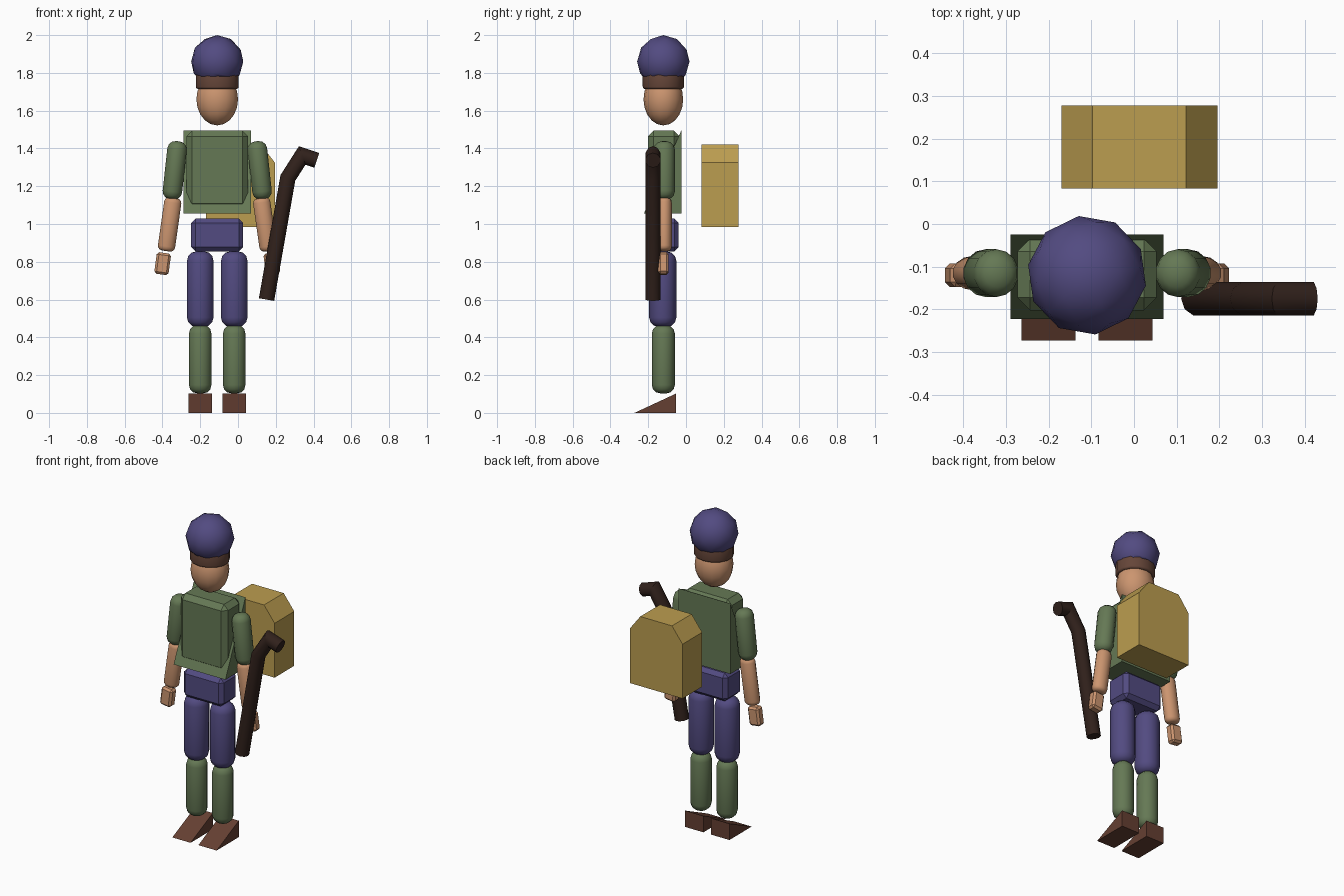
import bpy, bmesh, math
from mathutils import Vector, Matrix

if "Cube" in bpy.data.objects:
    bpy.data.objects.remove(bpy.data.objects["Cube"])

CX, CY = -0.11, -0.12   # body centre line


def mat(name, r, g, b):
    m = bpy.data.materials.new(name)
    m.diffuse_color = (r, g, b, 1)
    m.use_nodes = True
    m.node_tree.nodes["Principled BSDF"].inputs["Base Color"].default_value = m.diffuse_color
    return m


PURPLE = mat("purple", 0.085, 0.07, 0.22)
GREEN = mat("green", 0.13, 0.19, 0.09)
SKIN = mat("skin", 0.60, 0.30, 0.16)
HAIR = mat("hair", 0.13, 0.06, 0.04)
SHOE = mat("shoe", 0.13, 0.05, 0.032)
TAN = mat("tan", 0.50, 0.34, 0.08)
WOOD = mat("wood", 0.03, 0.015, 0.011)


def finish(name, bm, m, smooth=None):
    bmesh.ops.recalc_face_normals(bm, faces=bm.faces)
    me = bpy.data.meshes.new(name)
    bm.to_mesh(me)
    bm.free()
    me.materials.append(m)
    o = bpy.data.objects.new(name, me)
    bpy.context.collection.objects.link(o)
    if smooth:
        bpy.ops.object.select_all(action='DESELECT')
        o.select_set(True)
        bpy.context.view_layer.objects.active = o
        bpy.ops.object.shade_smooth_by_angle(angle=math.radians(smooth))
    return o


def box(name, loc, size, bevel, m, tilt=0):
    bm = bmesh.new()
    bmesh.ops.create_cube(bm, size=1)
    bmesh.ops.scale(bm, vec=size, verts=bm.verts)
    bmesh.ops.bevel(bm, geom=bm.edges[:], offset=bevel, segments=1, affect='EDGES')
    bmesh.ops.transform(bm, verts=bm.verts,
                        matrix=Matrix.Translation(loc) @ Matrix.Rotation(tilt, 4, 'Y'))
    return finish(name, bm, m)


def limb(name, a, b, rx, ry, round_r, m):
    # rounded cylinder running from a to b
    a, b = Vector(a), Vector(b)
    bm = bmesh.new()
    bmesh.ops.create_cone(bm, cap_ends=True, segments=14, radius1=rx, radius2=rx, depth=(b - a).length)
    rims = [e for e in bm.edges if abs(e.verts[0].co.z - e.verts[1].co.z) < 1e-5]
    bmesh.ops.bevel(bm, geom=rims, offset=round_r, segments=3, profile=0.5, affect='EDGES')
    bmesh.ops.scale(bm, vec=(1, ry / rx, 1), verts=bm.verts)
    d = b - a
    bmesh.ops.transform(bm, verts=bm.verts, matrix=Matrix.Translation((a + b) / 2)
                        @ Matrix.Rotation(math.atan2(d.x, d.z), 4, 'Y'))
    return finish(name, bm, m, 40)


def prism(name, pts, vec, m):
    # flat profile extruded along vec
    bm = bmesh.new()
    f = bm.faces.new([bm.verts.new(p) for p in pts])
    r = bmesh.ops.extrude_face_region(bm, geom=[f])
    bmesh.ops.translate(bm, vec=vec, verts=[v for v in r['geom'] if isinstance(v, bmesh.types.BMVert)])
    return finish(name, bm, m)


def wedge(name, x0, x1, y0, y1, z0, z1, m):
    return prism(name, [(x0, y0, z0), (x0, y1, z0), (x0, y1, z1)], (x1 - x0, 0, 0), m)


# hat: low-poly dome cut flat underneath
bm = bmesh.new()
bmesh.ops.create_icosphere(bm, subdivisions=2, radius=0.14)
cut = bmesh.ops.bisect_plane(bm, geom=bm.verts[:] + bm.edges[:] + bm.faces[:],
                             plane_co=(0, 0, -0.08), plane_no=(0, 0, -1), clear_outer=True)
bmesh.ops.holes_fill(bm, edges=[e for e in cut['geom_cut'] if isinstance(e, bmesh.types.BMEdge)])
bmesh.ops.transform(bm, verts=bm.verts, matrix=Matrix.Translation((CX, CY, 1.86))
                    @ Matrix.Rotation(math.radians(8), 4, 'Z'))
finish("hat", bm, PURPLE, 45)

# hair band and head
limb("hair", (CX, CY, 1.715), (CX, CY, 1.80), 0.116, 0.109, 0.012, HAIR)
bm = bmesh.new()
bmesh.ops.create_uvsphere(bm, u_segments=14, v_segments=10, radius=1)
bmesh.ops.scale(bm, vec=(0.113, 0.105, 0.138), verts=bm.verts)
bmesh.ops.translate(bm, vec=(CX, CY, 1.66), verts=bm.verts)
finish("head", bm, SKIN, 45)

# torso: chamfered chest over a wedge-shaped tunic
box("chest", (CX, -0.118, 1.287), (0.326, 0.168, 0.415), 0.03, GREEN)
wedge("tunic", -0.289, 0.069, -0.223, -0.025, 1.055, 1.495, GREEN)
box("pelvis", (CX, CY, 0.942), (0.275, 0.162, 0.175), 0.023, PURPLE)

# limbs, mirrored about the body centre line
for side, s in (("left", 1), ("right", -1)):
    x = CX + s * 0.09
    limb(side + "_thigh", (x, -0.123, 0.855), (x, -0.123, 0.455), 0.072, 0.072, 0.05, PURPLE)
    limb(side + "_shin", (x, CY, 0.465), (x, CY, 0.103), 0.061, 0.061, 0.045, GREEN)
    wedge(side + "_shoe", x - 0.063, x + 0.063, -0.273, -0.053, 0, 0.102, SHOE)

    def p(dx, z):
        return (CX + s * dx, -0.115, z)
    limb(side + "_upper_arm", p(0.208, 1.438), p(0.242, 1.13), 0.053, 0.056, 0.042, GREEN)
    limb(side + "_forearm", p(0.232, 1.138), p(0.272, 0.857), 0.047, 0.04, 0.025, SKIN)
    box(side + "_hand", (CX + s * 0.289, CY, 0.79), (0.076, 0.056, 0.115), 0.012, SKIN, -s * 0.136)

# backpack with sloped top corners, floating behind
prism("backpack", [(x, 0.083, z) for x, z in ((-0.17, 0.985), (0.195, 0.985), (0.195, 1.325),
                                              (0.122, 1.42), (-0.097, 1.42), (-0.17, 1.325))],
      (0, 0.194, 0), TAN)

# bent walking stick, mitred at each bend
path = [Vector(q) for q in ((0.151, -0.175, 0.60), (0.264, -0.175, 1.244),
                            (0.34, -0.175, 1.363), (0.417, -0.175, 1.337))]
bm = bmesh.new()
rings, N, R = [], 10, 0.041
for i, q in enumerate(path):
    d0 = (q - path[i - 1]).normalized() if i else (path[1] - q).normalized()
    d1 = (path[i + 1] - q).normalized() if i < 3 else d0
    t = (d0 + d1).normalized()
    across = Vector((t.z, 0, -t.x)) / max(t.dot(d0), 0.5)
    rings.append([bm.verts.new(q + R * (across * math.cos(a) + Vector((0, 1, 0)) * math.sin(a)))
                  for a in (2 * math.pi * k / N for k in range(N))])
for a, b in zip(rings, rings[1:]):
    for k in range(N):
        bm.faces.new((a[k], a[(k + 1) % N], b[(k + 1) % N], b[k]))
bm.faces.new(rings[0])
bm.faces.new(rings[-1])
finish("walking_stick", bm, WOOD, 40)
